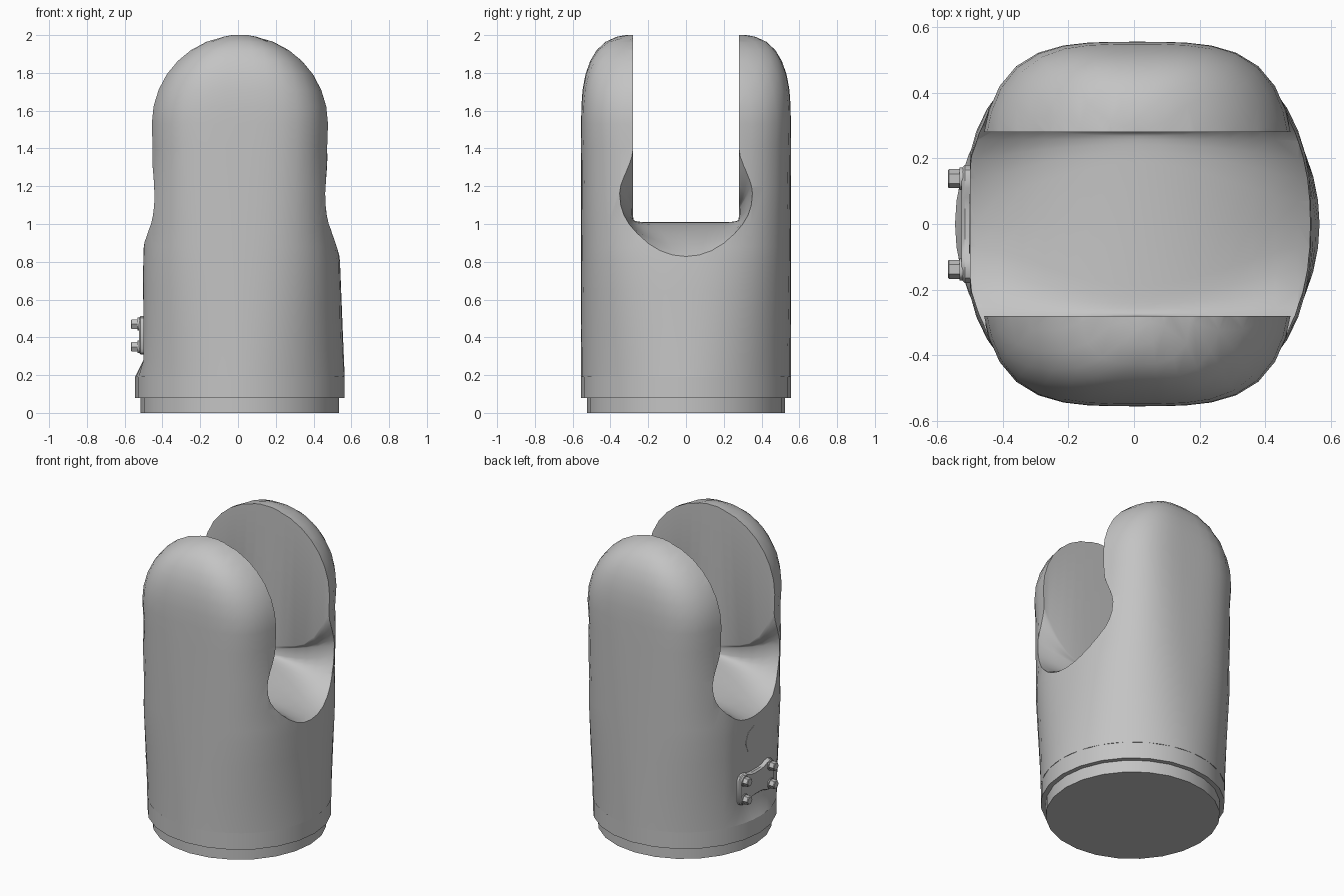
import bpy, bmesh, math
from mathutils import Vector

cube = bpy.data.objects.get("Cube")
if cube:
    bpy.data.objects.remove(cube, do_unlink=True)

grey = bpy.data.materials.new("plain_grey")
grey.use_nodes = True
COLOUR = (0.55, 0.55, 0.55, 1)
grey.diffuse_color = COLOUR
grey.node_tree.nodes["Principled BSDF"].inputs["Base Color"].default_value = COLOUR

CX = 0.01      # body axis
SLOT = 0.28    # half width of the slot
DISC_R, DISC_Z = 0.467, 1.53


def finish(bm, name, angle=35):
    bmesh.ops.recalc_face_normals(bm, faces=bm.faces)
    mesh = bpy.data.meshes.new(name)
    bm.to_mesh(mesh)
    bm.free()
    mesh.materials.append(grey)
    obj = bpy.data.objects.new(name, mesh)
    bpy.context.collection.objects.link(obj)
    smooth(obj, angle)
    return obj


def smooth(obj, angle):
    bpy.ops.object.select_all(action='DESELECT')
    obj.select_set(True)
    bpy.context.view_layer.objects.active = obj
    bpy.ops.object.shade_smooth_by_angle(angle=math.radians(angle))


def loft(name, rings, angle=35):
    """Skin a list of closed point rings and cap both ends."""
    bm = bmesh.new()
    loops = [[bm.verts.new(p) for p in ring] for ring in rings]
    n = len(loops[0])
    for a, b in zip(loops, loops[1:]):
        for i in range(n):
            j = (i + 1) % n
            bm.faces.new((a[i], a[j], b[j], b[i]))
    bm.faces.new(loops[0])
    bm.faces.new(loops[-1])
    return finish(bm, name, angle)


def oval(a, b, n, z, sides=48):
    """Superellipse ring at height z."""
    pts = []
    for i in range(sides):
        t = 2 * math.pi * i / sides
        c, s = math.cos(t), math.sin(t)
        r = (abs(c / a) ** n + abs(s / b) ** n) ** (-1 / n)
        pts.append(Vector((CX + r * c, r * s, z)))
    return pts


# Base: stepped collar
loft("base_collar", [oval(r, r, 2, z, 24) for r, z in
                     ((0.525, 0), (0.525, 0.08), (0.555, 0.08), (0.555, 0.19))])

# Body: round at the foot, squarer above, with a flat panel on the right side
rings = []
for z, a in ((0.19, 0.555), (0.28, 0.551), (0.45, 0.544), (0.65, 0.536), (0.8, 0.53),
             (0.88, 0.522), (1.0, 0.507), (1.2, 0.497), (1.4, 0.478)):
    ring = oval(a, 0.555, 2 + 1.5 * ((z - 0.19) / 1.34) ** 1.3, z)
    if z > 0.2:
        for p in ring:
            p.x = max(p.x, -0.5)
    rings.append(ring)

# Body: domed top of the two cheeks
for step in range(9):
    t = math.radians(11.25 * step)
    z = DISC_Z + (2 - DISC_Z) * math.sin(t)
    h = min(max((z - 1.55) / 0.45, 0), 1)
    b = max(SLOT + 0.275 * (1 - h ** 2.6) ** (1 / 2.6), 0.32)
    a = DISC_R * math.cos(t) / (1 - (SLOT / b) ** 3.5) ** (1 / 3.5)
    rings.append(oval(max(a, 0.06), b, 3.5, z))
body = loft("forked_body", rings)


# Slot cutter: straight between the cheeks, flaring to a wide U at both sides
def slot_section(x):
    t = min(abs(x) / DISC_R, 1)
    floor = 1.01 - 0.19 * (x / 0.54) ** 2
    wide = SLOT + 0.08 * t * t
    mid = 1.05 + 0.12 * t
    power = 0.25 + 0.75 * t * t
    wall = max(DISC_Z - DISC_R * math.sqrt(1 - t * t), mid + 0.02)
    wall = min(wall, 1.45)
    half = []
    for i in range(9):
        a = math.pi / 2 * i / 8
        half.append((wide * math.sin(a) ** power,
                     floor + (mid - floor) * (1 - max(math.cos(a), 0) ** power)))
    for i in range(1, 6):
        s = i / 5
        ease = s * s * (3 - 2 * s)
        half.append((wide + (SLOT - wide) * ease, mid + (wall - mid) * s))
    half.append((SLOT, 2.3))
    outline = half + [(-y, z) for y, z in reversed(half[1:])]
    return [Vector((CX + x, y, z)) for y, z in outline]


cutter = loft("slot_cutter", [slot_section(-0.7 + 0.07 * i) for i in range(21)])
cutter.hide_render = True
cut = body.modifiers.new("slot", 'BOOLEAN')
cut.operation = 'DIFFERENCE'
cut.solver = 'EXACT'
cut.object = cutter
bpy.context.view_layer.objects.active = body
bpy.ops.object.modifier_apply(modifier="slot")
bpy.data.objects.remove(cutter, do_unlink=True)
smooth(body, 35)


# Small parts on the flat panel, extruded along x
def side_plate(name, outline, x0, x1, inset=0.0):
    cy = sum(p[0] for p in outline) / len(outline)
    cz = sum(p[1] for p in outline) / len(outline)

    def ring(x, shrink):
        return [Vector((x, y - math.copysign(min(shrink, abs(y - cy)), y - cy),
                        z - math.copysign(min(shrink, abs(z - cz)), z - cz)))
                for y, z in outline]
    return loft(name, [ring(x0, 0), ring(x1 + inset, 0), ring(x1, inset)])


def polygon(y, z, r, n):
    return [(y + r * math.cos(2 * math.pi * i / n),
             z + r * math.sin(2 * math.pi * i / n)) for i in range(n)]


side_plate("round_panel", polygon(0, 0.69, 0.09, 8), -0.495, -0.502)

# Cover plate: rounded lobes at the bolts, dipped between them
quarter = [(0.18, 0), (0.18, 0.07), (0.165, 0.093), (0.14, 0.102), (0.11, 0.098),
           (0.08, 0.085), (0.04, 0.08)]
upper = quarter + [(-y, z) for y, z in reversed(quarter)]
plate = [(y, 0.41 + z) for y, z in upper]
plate += [(-y, 0.41 - z) for y, z in upper[1:-1]]
side_plate("cover_plate", plate, -0.49, -0.525, 0.01)

# Bolts
for side in (-1, 1):
    for level in (0.35, 0.47):
        tag = ("back" if side > 0 else "front") + ("_upper" if level > 0.4 else "_lower")
        side_plate("washer_" + tag, polygon(side * 0.138, level, 0.034, 12), -0.52, -0.532)
        side_plate("bolt_" + tag, polygon(side * 0.138, level, 0.029, 6), -0.53, -0.567, 0.004)
